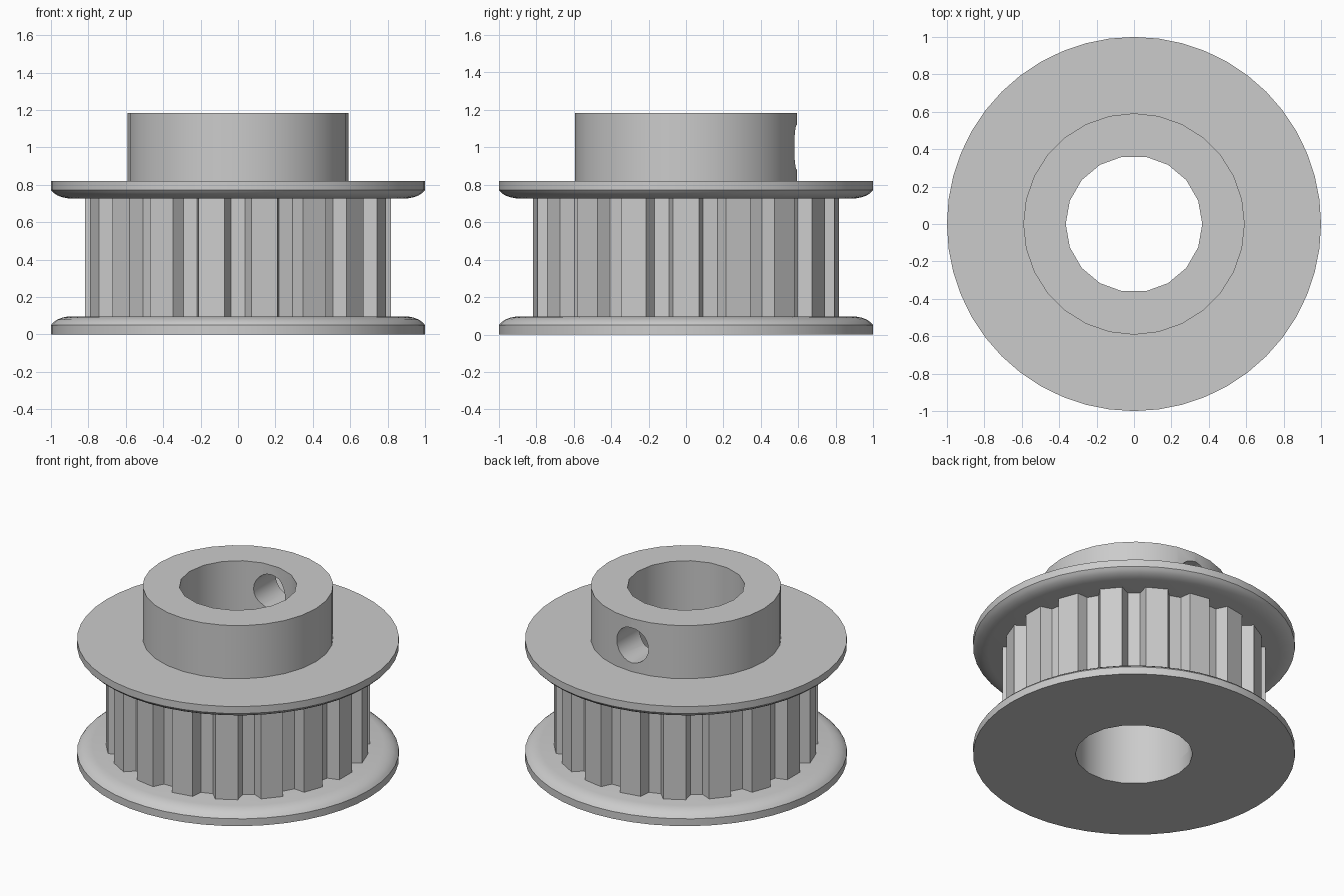
import bpy, bmesh
from math import sin, cos, pi, radians
from mathutils import Vector, Matrix

cube = bpy.data.objects.get("Cube")
if cube:
    bpy.data.objects.remove(cube, do_unlink=True)

metal = bpy.data.materials.new("light grey metal")
metal.use_nodes = True
colour = (0.6, 0.6, 0.6, 1)
metal.diffuse_color = colour
metal.node_tree.nodes["Principled BSDF"].inputs["Base Color"].default_value = colour

TEETH = 18
BORE = 0.365
LOW, HIGH = 0.097, 0.727      # inner faces of the two flanges
DECK, TOP = 0.82, 1.184       # upper flange top and hub top


def stack(name, rings):
    """Closed solid from equal-length rings of points, bottom to top."""
    bm = bmesh.new()
    loops = [[bm.verts.new(p) for p in ring] for ring in rings]
    n = len(loops[0])
    for a, b in zip(loops, loops[1:]):
        for i in range(n):
            j = (i + 1) % n
            bm.faces.new((a[i], a[j], b[j], b[i]))
    bm.faces.new(loops[0][::-1])
    bm.faces.new(loops[-1])
    bmesh.ops.recalc_face_normals(bm, faces=bm.faces)
    mesh = bpy.data.meshes.new(name)
    bm.to_mesh(mesh)
    bm.free()
    obj = bpy.data.objects.new(name, mesh)
    bpy.context.collection.objects.link(obj)
    mesh.materials.append(metal)
    return obj


def circle(r, z, n):
    return [(r * cos(2 * pi * i / n), r * sin(2 * pi * i / n), z) for i in range(n)]


def cut(obj, *cutters):
    """Subtract the cutters, then shade with crisp edges."""
    bpy.ops.object.select_all(action='DESELECT')
    obj.select_set(True)
    bpy.context.view_layer.objects.active = obj
    for cutter in cutters:
        mod = obj.modifiers.new("cut", 'BOOLEAN')
        mod.operation = 'DIFFERENCE'
        mod.solver = 'EXACT'
        mod.object = cutter
        bpy.ops.object.modifier_apply(modifier=mod.name)
    bpy.ops.object.shade_smooth_by_angle(angle=radians(30))


# Flanges with a rounded inner lip
lip = [(1, 0), (1, 0.05), (0.987, 0.065), (0.968, 0.079), (0.94, 0.09), (0.905, LOW)]
lower_flange = stack("lower_flange", [circle(r, z, 48) for r, z in lip])
upper_flange = stack("upper_flange", [circle(r, DECK - z * (DECK - HIGH) / LOW, 48)
                                      for r, z in reversed(lip)])

# Toothed rim: trapezoid grooves between flat-topped teeth
groove = [(0.817, -0.073), (0.746, -0.038), (0.746, 0.038), (0.817, 0.073)]
outline = []
for i in range(TEETH):
    turn = Matrix.Rotation(2 * pi * i / TEETH - pi / 2, 3, 'Z')
    outline += [turn @ Vector((x, y, 0)) for x, y in groove]
toothed_rim = stack("toothed_rim", [[(p.x, p.y, z) for p in outline] for z in (LOW, HIGH)])

# Hub
hub = stack("hub", [circle(0.592, z, 28) for z in (DECK, TOP)])

# Cutters for the bore and the set screw hole at the back
bore = stack("bore_cutter", [circle(BORE, z, TEETH) for z in (-1, 2)])
screw = stack("screw_cutter", [circle(0.12, z, 24) for z in (0, 1)])
screw.data.transform(Matrix.Translation((0, 0, 1)) @ Matrix.Rotation(-pi / 2, 4, 'X'))

for part in (lower_flange, toothed_rim, upper_flange):
    cut(part, bore)
cut(hub, bore, screw)

for cutter in (bore, screw):
    bpy.data.objects.remove(cutter, do_unlink=True)
